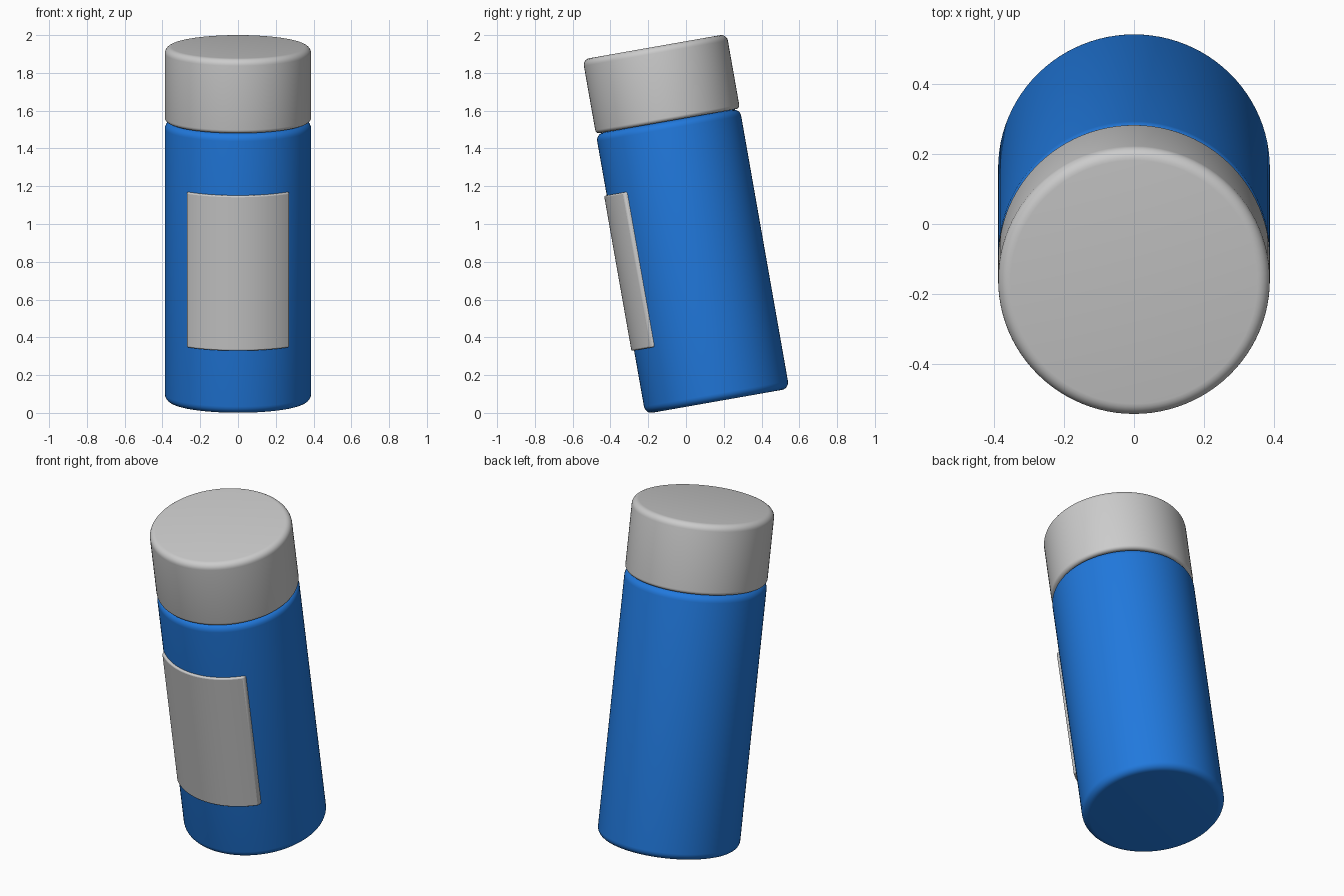
import bpy, bmesh, math
from mathutils import Matrix

if "Cube" in bpy.data.objects:
    bpy.data.objects.remove(bpy.data.objects["Cube"])

R = 0.387
SIDES = 96
# the whole bottle leans towards the front by 10 degrees around its centre
TILT = Matrix.Translation((0, 0, 1)) @ Matrix.Rotation(math.radians(10), 4, 'X')


def finish(bm, name, mat=None):
    bmesh.ops.recalc_face_normals(bm, faces=bm.faces)
    me = bpy.data.meshes.new(name)
    bm.to_mesh(me)
    bm.free()
    ob = bpy.data.objects.new(name, me)
    bpy.context.collection.objects.link(ob)
    ob.matrix_world = TILT
    if mat:
        me.materials.append(mat)
    for o in bpy.context.selected_objects:
        o.select_set(False)
    ob.select_set(True)
    bpy.context.view_layer.objects.active = ob
    bpy.ops.object.shade_smooth_by_angle(angle=math.radians(35))
    return ob


def rounded_cylinder(name, z0, z1, r0, r1, mat=None):
    """Cylinder with rim fillets r0 (bottom) and r1 (top)."""
    n = 6
    profile = []
    for i in range(n + 1):
        a = math.pi / 2 * i / n
        profile.append((R - r0 + r0 * math.sin(a), z0 + r0 - r0 * math.cos(a)))
    for i in range(n + 1):
        a = math.pi / 2 * i / n
        profile.append((R - r1 + r1 * math.cos(a), z1 - r1 + r1 * math.sin(a)))
    bm = bmesh.new()
    rings = []
    for r, z in profile:
        rings.append([bm.verts.new((r * math.cos(t), r * math.sin(t), z))
                      for t in (2 * math.pi * k / SIDES for k in range(SIDES))])
    for a, b in zip(rings, rings[1:]):
        for k in range(SIDES):
            j = (k + 1) % SIDES
            bm.faces.new((a[k], a[j], b[j], b[k]))
    bm.faces.new(rings[0])
    bm.faces.new(rings[-1])
    return finish(bm, name, mat)


blue = bpy.data.materials.new("blue")
blue.diffuse_color = (0.015, 0.19, 0.72, 1)
blue.use_nodes = True
blue.node_tree.nodes["Principled BSDF"].inputs["Base Color"].default_value = blue.diffuse_color

# bottle body and lid
rounded_cylinder("bottle_body", -0.953, 0.553, 0.04, 0.04, blue)
rounded_cylinder("lid", 0.553, 0.953, 0.02, 0.035)

# curved label plate on the front, straight sided
LABEL_R, HALF_W, N = 0.401, 0.27, 32
half = math.asin(HALF_W / LABEL_R)
outline = []
for i in range(N + 1):
    t = -half + 2 * half * i / N
    outline.append((LABEL_R * math.sin(t), -LABEL_R * math.cos(t)))
inner = math.asin(HALF_W / 0.375)
for i in range(N + 1):
    t = inner - 2 * inner * i / N
    outline.append((0.375 * math.sin(t), -0.375 * math.cos(t)))
bm = bmesh.new()
base = bm.faces.new([bm.verts.new((x, y, -0.612)) for x, y in outline])
ext = bmesh.ops.extrude_face_region(bm, geom=[base])
top = [v for v in ext["geom"] if isinstance(v, bmesh.types.BMVert)]
bmesh.ops.translate(bm, verts=top, vec=(0, 0, 0.834))
label = finish(bm, "label_plate")
bev = label.modifiers.new("soft_edges", 'BEVEL')
bev.width = 0.01
bev.segments = 3
bev.limit_method = 'ANGLE'
bev.angle_limit = math.radians(30)
# keep the bevel ahead of the smoothing modifier
if len(label.modifiers) > 1:
    label.modifiers.move(len(label.modifiers) - 1, 0)
